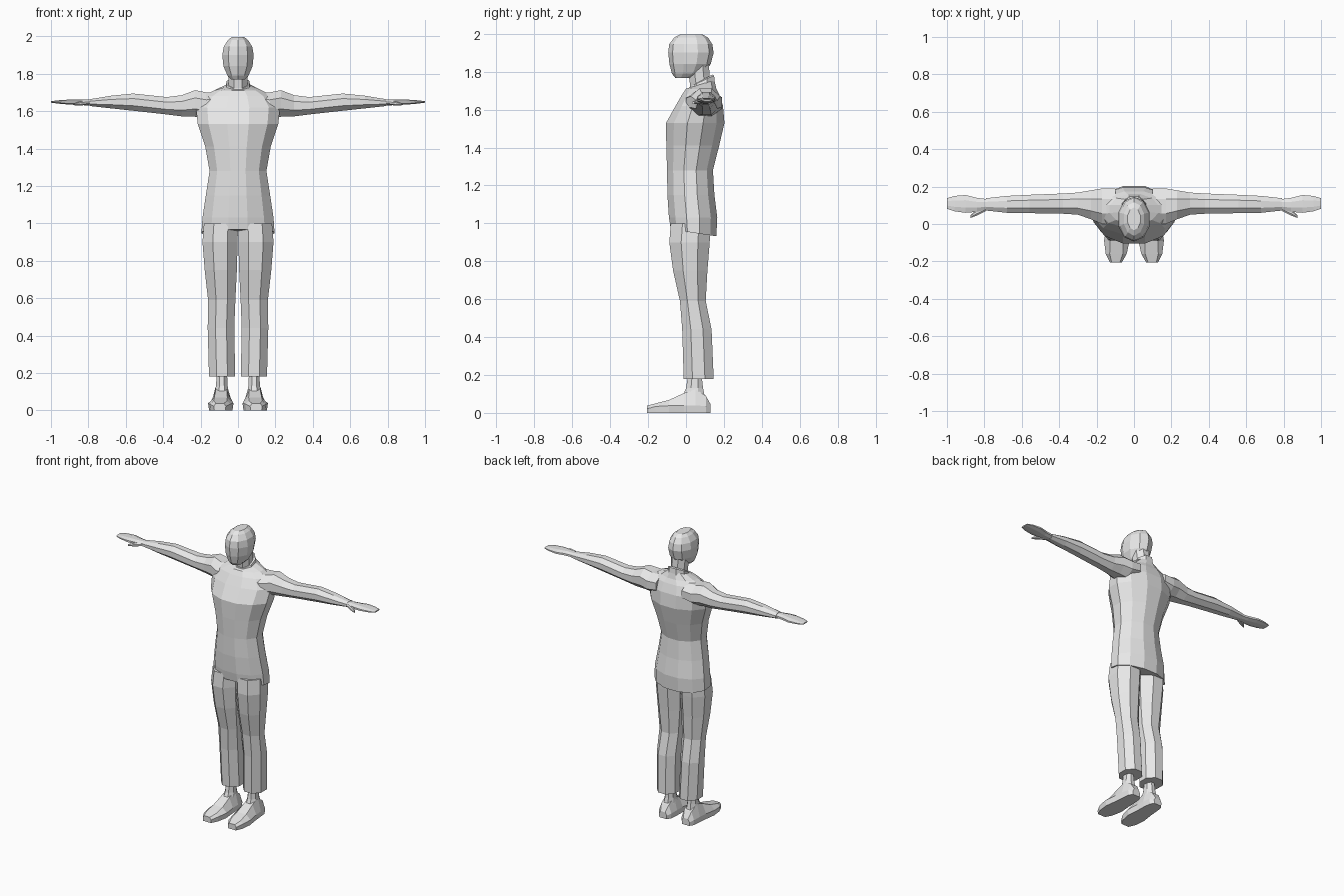
import bpy, bmesh, math
from mathutils import Vector

grey = bpy.data.materials.new("light grey")
grey.diffuse_color = (0.8, 0.8, 0.8, 1)


def ring(axis, pos, a0, a1, b0, b1, tilt=0.0, n=8):
    """Flat-sided loop filling the box a0..a1, b0..b1 at pos along an axis.
    For z rings, tilt raises the front edge and lowers the back."""
    pts = []
    k = 1 / math.cos(math.pi / n)
    for i in range(n):
        t = 2 * math.pi * (i + 0.5) / n
        u, v = k * math.cos(t), k * math.sin(t)
        a = (a0 + a1) / 2 + u * (a1 - a0) / 2
        b = (b0 + b1) / 2 + v * (b1 - b0) / 2
        if axis == 'z':
            pts.append(Vector((a, b, pos - v * tilt)))
        else:
            pts.append(Vector((pos, a, b)))
    return pts


def loft(name, rings, mirror=False):
    """Skin a list of equal loops, close the ends, optionally mirror in x."""
    bm = bmesh.new()
    loops = [[bm.verts.new(p) for p in r] for r in rings]
    n = len(loops[0])
    for lo, hi in zip(loops, loops[1:]):
        for i in range(n):
            j = (i + 1) % n
            bm.faces.new((lo[i], lo[j], hi[j], hi[i]))
    bm.faces.new(loops[0][::-1])
    bm.faces.new(loops[-1])
    bmesh.ops.recalc_face_normals(bm, faces=bm.faces)
    me = bpy.data.meshes.new(name)
    bm.to_mesh(me)
    bm.free()
    me.materials.append(grey)
    ob = bpy.data.objects.new(name, me)
    bpy.context.collection.objects.link(ob)
    if mirror:
        m = ob.modifiers.new("mirror", 'MIRROR')
        m.use_clip = False
        m.use_mirror_merge = False
    return ob


def z_rings(rows, n=8):
    return [ring('z', r[0], *r[1:5], tilt=r[5] if len(r) > 5 else 0, n=n) for r in rows]


def x_rings(rows):
    return [ring('x', *r) for r in rows]


# Shirt: half width, front and back at each height
shirt = [(0.95, 0.195, -0.08, 0.16, 0.018), (1.03, 0.19, -0.09, 0.165),
         (1.15, 0.172, -0.098, 0.15), (1.28, 0.152, -0.10, 0.142),
         (1.41, 0.175, -0.104, 0.175), (1.53, 0.215, -0.105, 0.203),
         (1.62, 0.225, -0.055, 0.195), (1.68, 0.185, -0.02, 0.175),
         (1.71, 0.13, 0.0, 0.16), (1.735, 0.065, 0.015, 0.15, -0.02)]
loft("shirt", z_rings([(z, -w, w, f, b, *t) for z, w, f, b, *t in shirt], 12))

# Collar and neck
loft("collar", z_rings([(1.70, -0.07, 0.07, 0.0, 0.155, -0.02),
                        (1.75, -0.06, 0.06, 0.02, 0.148, -0.03),
                        (1.755, -0.05, 0.05, 0.03, 0.138, -0.03)]))
loft("neck", z_rings([(1.70, -0.048, 0.048, 0.025, 0.135),
                      (1.78, -0.052, 0.052, 0.015, 0.125),
                      (1.84, -0.055, 0.055, 0.01, 0.12)]))

# Head
head = [(1.768, 0.036, -0.055, 0.03), (1.79, 0.056, -0.07, 0.09),
        (1.84, 0.078, -0.082, 0.125), (1.90, 0.084, -0.088, 0.14),
        (1.945, 0.076, -0.083, 0.133), (1.98, 0.054, -0.058, 0.112),
        (1.996, 0.034, -0.03, 0.085)]
loft("head", z_rings([(z, -w, w, f, b) for z, w, f, b in head], 10))

# Arms: x, then y range and z range
loft("arm", x_rings([(0.10, 0.0, 0.19, 1.58, 1.70), (0.17, 0.0, 0.19, 1.565, 1.70),
                     (0.23, 0.025, 0.18, 1.57, 1.712), (0.30, 0.05, 0.168, 1.572, 1.685),
                     (0.38, 0.055, 0.163, 1.582, 1.675), (0.56, 0.058, 0.156, 1.602, 1.694),
                     (0.68, 0.06, 0.15, 1.615, 1.682), (0.79, 0.072, 0.138, 1.627, 1.664)]),
     mirror=True)

# Hands and thumbs
loft("hand", x_rings([(0.78, 0.078, 0.132, 1.63, 1.662), (0.84, 0.065, 0.14, 1.632, 1.663),
                      (0.90, 0.06, 0.155, 1.635, 1.662), (0.96, 0.068, 0.15, 1.64, 1.658),
                      (1.0, 0.082, 0.138, 1.645, 1.653)]), mirror=True)
loft("thumb", x_rings([(0.79, 0.07, 0.10, 1.636, 1.656), (0.84, 0.045, 0.08, 1.63, 1.652),
                       (0.875, 0.032, 0.045, 1.63, 1.643)]), mirror=True)

# Trouser legs
loft("trouser_leg", z_rings([(1.0, 0.0, 0.182, -0.08, 0.13), (0.90, 0.002, 0.19, -0.088, 0.125),
                             (0.75, 0.006, 0.178, -0.068, 0.113),
                             (0.59, 0.014, 0.16, -0.032, 0.104),
                             (0.44, 0.02, 0.162, -0.02, 0.135),
                             (0.18, 0.015, 0.155, -0.012, 0.146)]), mirror=True)

# Ankles
loft("ankle", z_rings([(0.06, 0.045, 0.13, -0.03, 0.105), (0.13, 0.055, 0.118, 0.0, 0.09),
                       (0.22, 0.06, 0.112, 0.015, 0.08)]), mirror=True)


# Shoes: flat sole, upright edge and narrow upper, from heel to toe
def shoe_ring(y, cx, w, edge, top_w, top):
    return [Vector((cx + x, y, z)) for x, z in
            ((-w * 0.92, 0), (w * 0.92, 0), (w, edge), (top_w, top), (-top_w, top), (-w, edge))]


loft("shoe", [shoe_ring(0.13, 0.088, 0.03, 0.025, 0.018, 0.045),
              shoe_ring(0.105, 0.088, 0.048, 0.035, 0.028, 0.09),
              shoe_ring(0.05, 0.088, 0.054, 0.04, 0.032, 0.125),
              shoe_ring(-0.01, 0.09, 0.058, 0.04, 0.03, 0.105),
              shoe_ring(-0.09, 0.092, 0.068, 0.038, 0.035, 0.068),
              shoe_ring(-0.16, 0.095, 0.056, 0.034, 0.035, 0.05),
              shoe_ring(-0.205, 0.097, 0.032, 0.022, 0.022, 0.038)], mirror=True)
